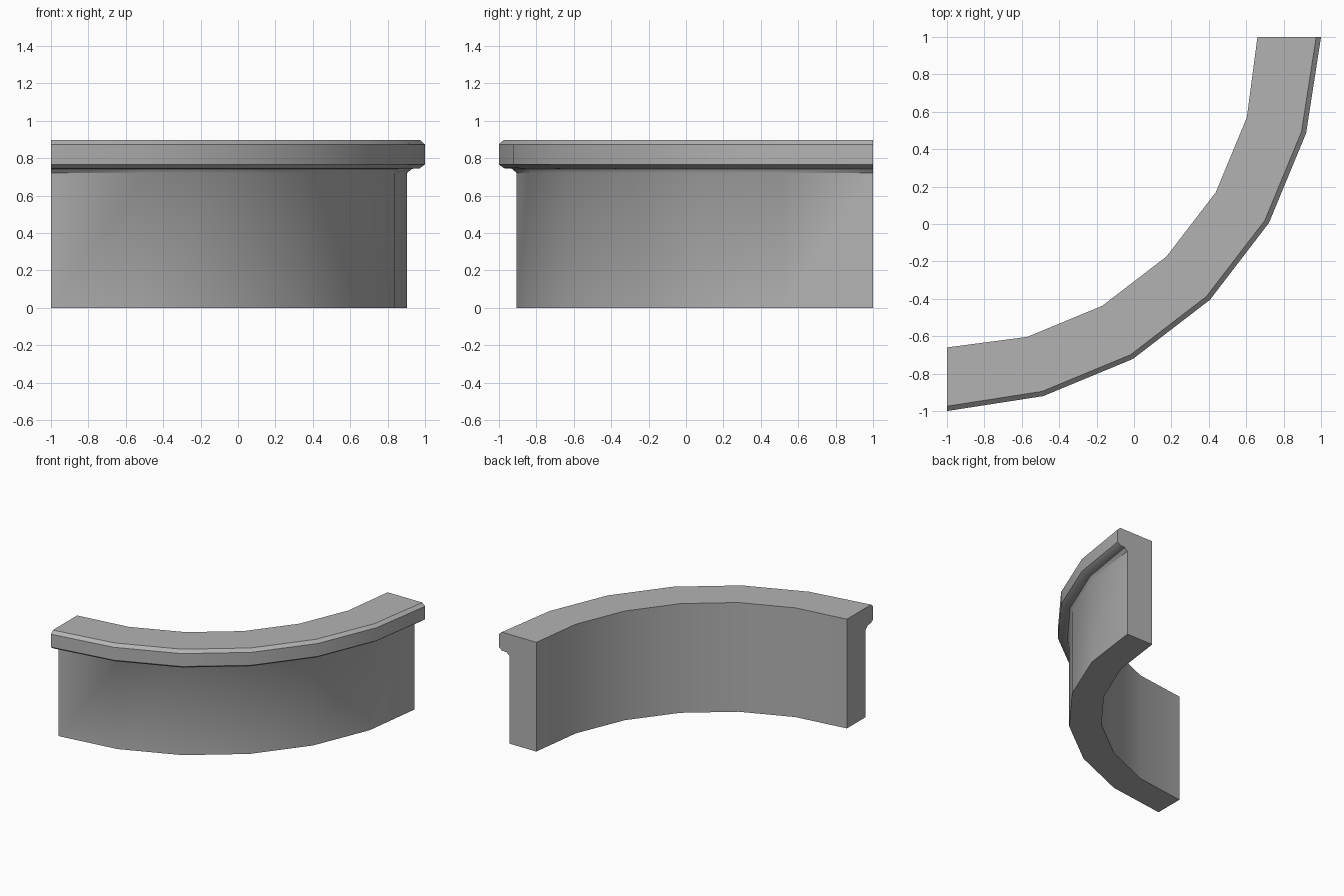
import bpy, bmesh, math

if "Cube" in bpy.data.objects:
    bpy.data.objects.remove(bpy.data.objects["Cube"])

# Wall cross-section: (radius from the arc centre, height)
profile = [(1.66, 0), (1.904, 0), (1.904, 0.72), (1.93, 0.743), (1.972, 0.746),
           (2.0, 0.767), (2.0, 0.873), (1.974, 0.897), (1.66, 0.897)]
CX, CY, STEPS = -1.0, 1.0, 6

# Quarter-circle wall with a moulded rim, swept in 15 degree steps
bm = bmesh.new()
rings = []
for i in range(STEPS + 1):
    a = -math.pi / 2 * (1 - i / STEPS)
    trim = 0 if i in (0, STEPS) else 0.012   # rim is slightly tighter between the ends
    ring = []
    for r, z in profile:
        rr = r - (trim if r > 1.92 else 0)
        ring.append(bm.verts.new((CX + rr * math.cos(a), CY + rr * math.sin(a), z)))
    rings.append(ring)

n = len(profile)
for a, b in zip(rings, rings[1:]):
    for j in range(n):
        k = (j + 1) % n
        bm.faces.new((a[j], a[k], b[k], b[j]))
# End caps
bm.faces.new(rings[0])
bm.faces.new(rings[-1][::-1])
bmesh.ops.recalc_face_normals(bm, faces=bm.faces[:])

mesh = bpy.data.meshes.new("curved_wall")
bm.to_mesh(mesh)
bm.free()
wall = bpy.data.objects.new("curved_wall", mesh)
bpy.context.collection.objects.link(wall)

# Darker grey
grey = bpy.data.materials.new("mid_grey")
grey.diffuse_color = (0.45, 0.45, 0.45, 1)
grey.use_nodes = True
grey.node_tree.nodes["Principled BSDF"].inputs["Base Color"].default_value = grey.diffuse_color
mesh.materials.append(grey)

bpy.context.view_layer.objects.active = wall
wall.select_set(True)
bpy.ops.object.shade_smooth_by_angle(angle=math.radians(35))
